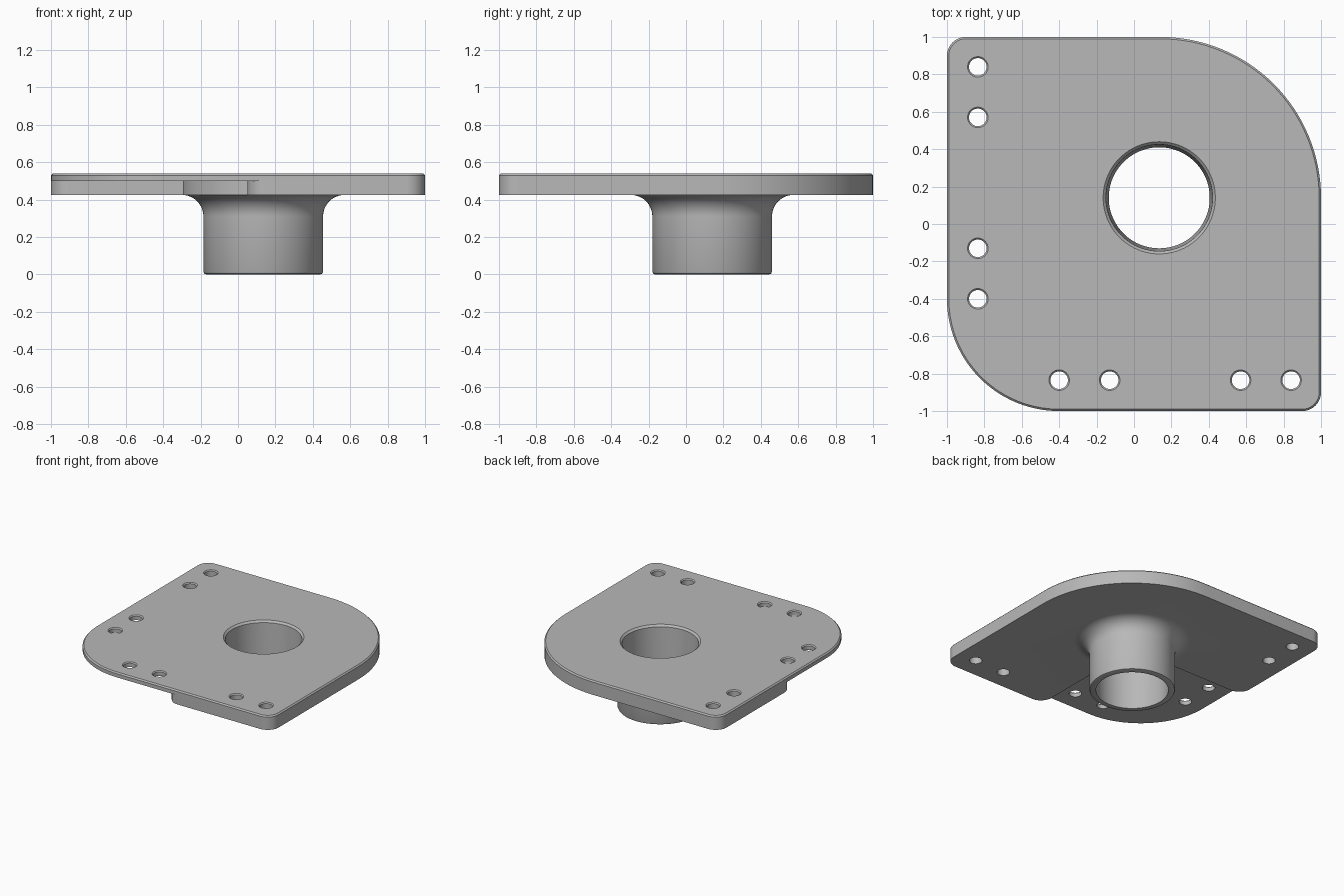
import bpy, bmesh
from math import cos, sin, pi, radians

if "Cube" in bpy.data.objects:
    bpy.data.objects.remove(bpy.data.objects["Cube"], do_unlink=True)

HUB = (0.135, 0.14)
TOP, STEP, BASE = 0.54, 0.5, 0.425

grey = bpy.data.materials.new("plain_grey")
grey.use_nodes = True
colour = (0.48, 0.48, 0.48, 1)
grey.diffuse_color = colour
grey.node_tree.nodes["Principled BSDF"].inputs["Base Color"].default_value = colour


def arc(cx, cy, r, a0, a1, n):
    angles = [radians(a0 + (a1 - a0) * i / n) for i in range(n + 1)]
    return [(cx + r * cos(a), cy + r * sin(a)) for a in angles]


def loft(name, rings):
    """Closed solid through rings of equal length, given as (outline, height)."""
    bm = bmesh.new()
    loops = [[bm.verts.new((x, y, z)) for x, y in pts] for pts, z in rings]
    n = len(loops[0])
    for low, high in zip(loops, loops[1:]):
        for i in range(n):
            j = (i + 1) % n
            bm.faces.new((low[i], low[j], high[j], high[i]))
    bm.faces.new(loops[0][::-1])
    bm.faces.new(loops[-1])
    bmesh.ops.recalc_face_normals(bm, faces=bm.faces)
    mesh = bpy.data.meshes.new(name)
    bm.to_mesh(mesh)
    bm.free()
    mesh.materials.append(grey)
    obj = bpy.data.objects.new(name, mesh)
    bpy.context.collection.objects.link(obj)
    return obj


def lathe(name, centre, profile, n):
    return loft(name, [(arc(*centre, r, 0, 360 - 360 / n, n - 1), z) for r, z in profile])


def combine(target, tool, operation):
    mod = target.modifiers.new("cut", "BOOLEAN")
    mod.operation, mod.object, mod.solver = operation, tool, "EXACT"
    graph = bpy.context.evaluated_depsgraph_get()
    old = target.data
    mesh = bpy.data.meshes.new_from_object(target.evaluated_get(graph))
    target.modifiers.clear()
    target.data = mesh
    bpy.data.meshes.remove(old)
    bpy.data.objects.remove(tool, do_unlink=True)


# Plate outline: two wide rounded corners, two tight ones
def outline(inset):
    pts = []
    for sx, sy, r, start, n in ((1, 1, 0.86, 0, 32), (-1, 1, 0.1, 90, 10),
                                (-1, -1, 0.6, 180, 28), (1, -1, 0.1, 270, 10)):
        pts += arc(sx * (1 - r), sy * (1 - r), r - inset, start, start + 90, n)
    return pts


plate = loft("mounting_plate", [(outline(0), BASE), (outline(0), TOP - 0.01),
                                (outline(0.01), TOP)])

# Square recess under the front corner, with rounded ends to its walls
recess = [(0.05, 0.05)] + arc(0.15, -0.9, 0.1, 180, 270, 8)
recess += [(0.15, -1.1), (-1.1, -1.1), (-1.1, 0.15)]
recess += arc(-0.9, 0.15, 0.1, 180, 270, 8)
combine(plate, loft("recess_cutter", [(recess, BASE - 0.1), (recess, STEP)]), "DIFFERENCE")

# Hub tube with a filleted root
fillet = arc(0.435, 0.31, 0.115, 180, 90, 12)
profile = [(0.305, 0), (0.315, 0.004), (0.32, 0.015)] + fillet + [(0.435, 0.515)]
combine(plate, lathe("hub", HUB, profile, 96), "UNION")

# Tapered bore with chamfered rim
bore = [(0.27, -0.1), (0.27, 0.02), (0.285, TOP - 0.015), (0.3, TOP), (0.3, TOP + 0.1)]
combine(plate, lathe("bore_cutter", HUB, bore, 96), "DIFFERENCE")

# Bolt holes, repeated along the left and front edges
hole = [(0.047, 0.3), (0.047, TOP - 0.008), (0.055, TOP), (0.055, TOP + 0.1)]
for d in (0.84, 0.57, -0.13, -0.4):
    for centre in ((-0.835, d), (d, -0.835)):
        combine(plate, lathe("hole_cutter", centre, hole, 32), "DIFFERENCE")

plate.name = "mounting_plate_with_hub"
bpy.ops.object.select_all(action="DESELECT")
plate.select_set(True)
bpy.context.view_layer.objects.active = plate
bpy.ops.object.shade_smooth_by_angle(angle=radians(25))
